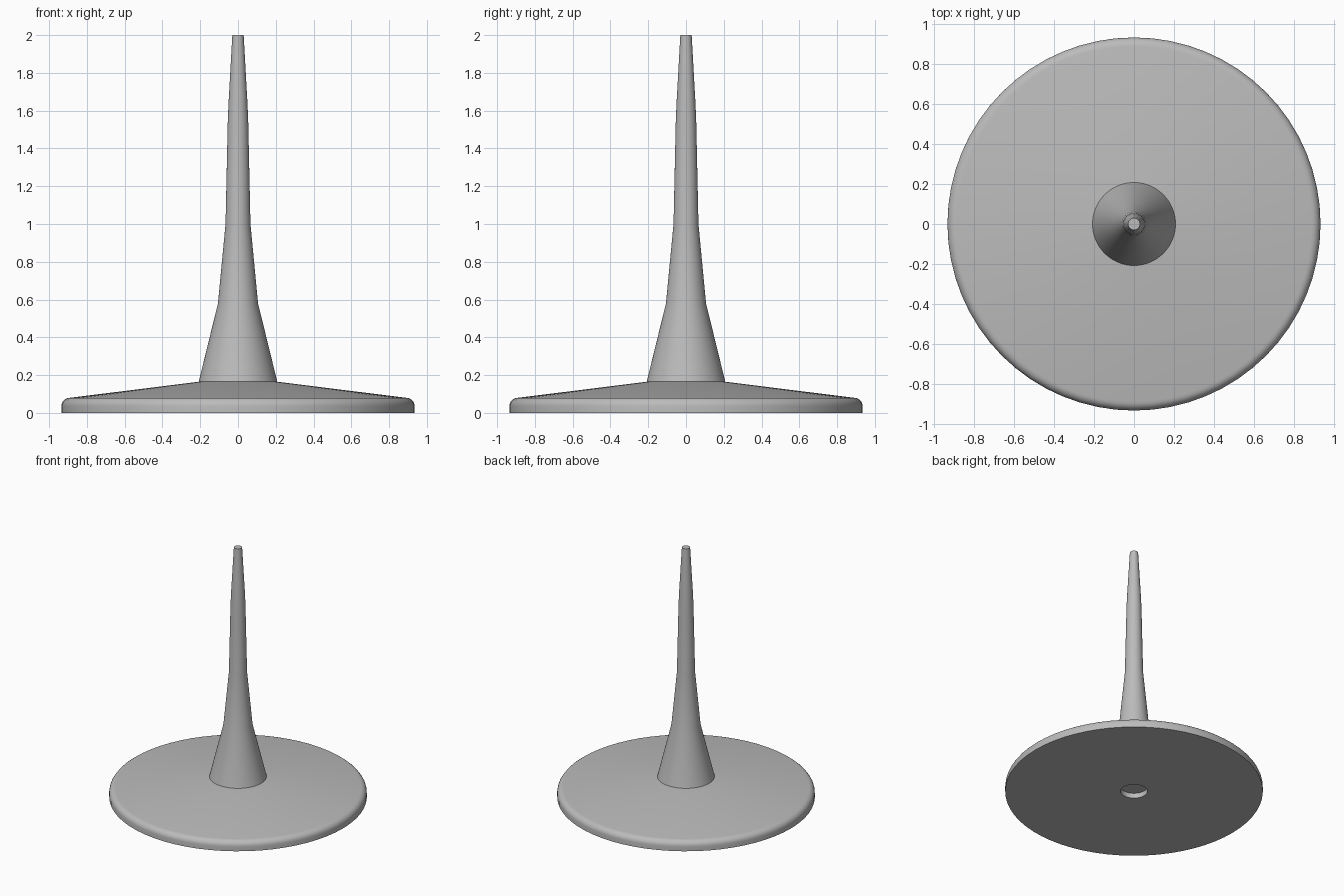
import bpy, bmesh, math

if "Cube" in bpy.data.objects:
    bpy.data.objects.remove(bpy.data.objects["Cube"])

SEGMENTS = 64

grey = bpy.data.materials.new("plain grey")
grey.diffuse_color = (0.5, 0.5, 0.5, 1)
grey.use_nodes = True
grey.node_tree.nodes["Principled BSDF"].inputs["Base Color"].default_value = grey.diffuse_color


def lathe(name, profile):
    """Revolve (radius, height) points around z; radius 0 closes an end."""
    bm = bmesh.new()
    verts = [bm.verts.new((r, 0, z)) for r, z in profile]
    edges = [bm.edges.new(pair) for pair in zip(verts, verts[1:])]
    bmesh.ops.spin(bm, geom=verts + edges, cent=(0, 0, 0), axis=(0, 0, 1),
                   angle=math.tau, steps=SEGMENTS, use_duplicate=False)
    bmesh.ops.remove_doubles(bm, verts=bm.verts, dist=0.0005)
    bmesh.ops.recalc_face_normals(bm, faces=bm.faces)
    mesh = bpy.data.meshes.new(name)
    bm.to_mesh(mesh)
    bm.free()
    mesh.materials.append(grey)
    obj = bpy.data.objects.new(name, mesh)
    bpy.context.collection.objects.link(obj)
    bpy.ops.object.select_all(action='DESELECT')
    obj.select_set(True)
    bpy.context.view_layer.objects.active = obj
    bpy.ops.object.shade_smooth_by_angle(angle=math.radians(30))
    return obj


# Round base: recessed hole underneath, rounded rim, shallow conical top
rim = [(0.89 + 0.045 * math.cos(a), 0.035 + 0.045 * math.sin(a))
       for a in (math.radians(90 * i / 6) for i in range(7))]
lathe("base", [(0, 0.04), (0.098, 0.04), (0.098, 0), (0.935, 0)]
      + rim + [(0.208, 0.165), (0, 0.165)])

# Tapering spindle with a flared foot and flat tip
lathe("spindle", [(0, 0.16), (0.208, 0.165), (0.106, 0.58), (0.066, 1.0),
                  (0.054, 1.55), (0.049, 1.66), (0.03, 2.0), (0, 2.0)])
